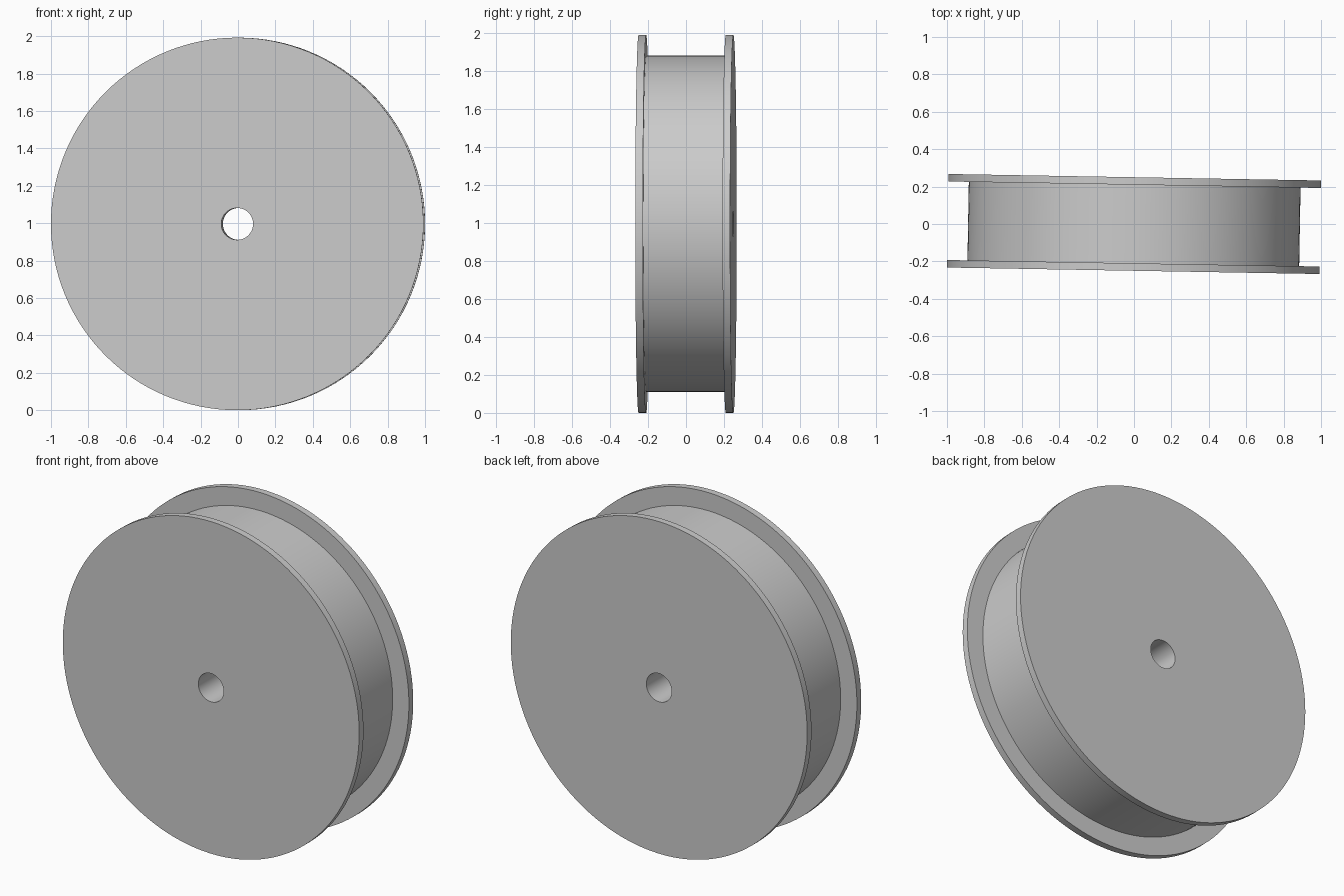
import bpy, bmesh, math
from mathutils import Matrix, Vector

cube = bpy.data.objects.get("Cube")
if cube:
    bpy.data.objects.remove(cube, do_unlink=True)

# Main dimensions
RIM_R, DRUM_R, BORE_R = 0.996, 0.887, 0.085
HALF_WIDTH, FLANGE = 0.25, 0.04
SEGMENTS = 128
YAW = math.radians(-1)

grey = bpy.data.materials.new("plain grey")
grey.use_nodes = True
colour = (0.6, 0.6, 0.6, 1)
grey.diffuse_color = colour
grey.node_tree.nodes["Principled BSDF"].inputs["Base Color"].default_value = colour

# Closed cross-section as (radius, position along the axle)
inner = HALF_WIDTH - FLANGE
half = [(DRUM_R, inner), (RIM_R, inner), (RIM_R, HALF_WIDTH), (BORE_R, HALF_WIDTH)]
profile = half + [(r, -y) for r, y in reversed(half)]

# Flanged wheel turned around its axle, with a through bore
bm = bmesh.new()
verts = [bm.verts.new((0, y, r)) for r, y in profile]
edges = [bm.edges.new((verts[i - 1], verts[i])) for i in range(len(verts))]
bmesh.ops.spin(bm, geom=verts + edges, cent=(0, 0, 0), axis=(0, 1, 0),
               angle=math.tau, steps=SEGMENTS, use_duplicate=False)
bmesh.ops.remove_doubles(bm, verts=bm.verts, dist=0.0001)
bmesh.ops.recalc_face_normals(bm, faces=bm.faces)

mesh = bpy.data.meshes.new("flanged_wheel")
bm.to_mesh(mesh)
bm.free()
mesh.materials.append(grey)

wheel = bpy.data.objects.new("flanged_wheel", mesh)
bpy.context.collection.objects.link(wheel)
wheel.matrix_world = Matrix.Translation(Vector((0, 0, RIM_R))) @ Matrix.Rotation(YAW, 4, "Z")

bpy.ops.object.select_all(action="DESELECT")
wheel.select_set(True)
bpy.context.view_layer.objects.active = wheel
bpy.ops.object.shade_smooth_by_angle(angle=math.radians(30))
